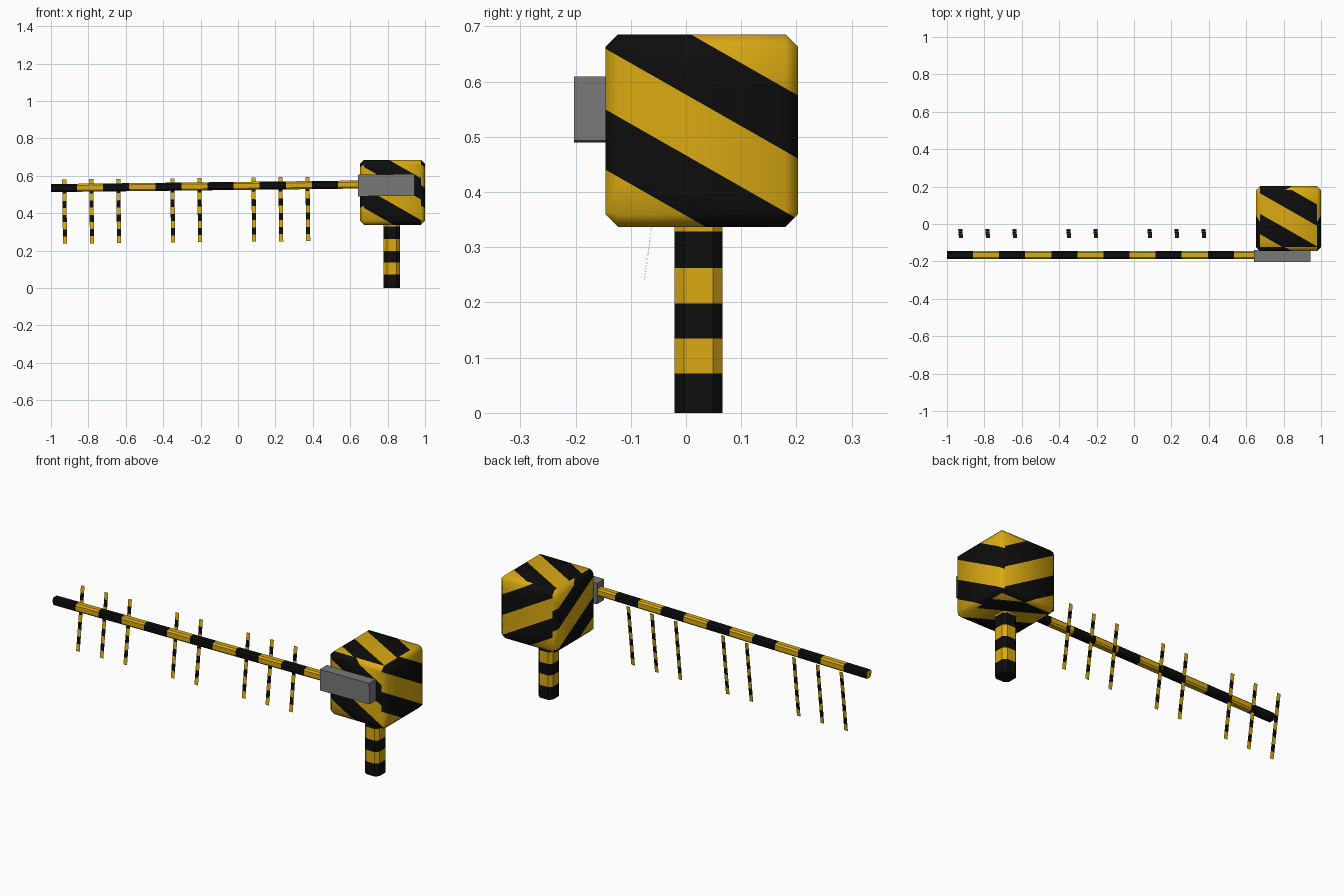
import bpy, bmesh, math
from mathutils import Vector

if "Cube" in bpy.data.objects:
    bpy.data.objects.remove(bpy.data.objects["Cube"])


def material(name, rgb):
    m = bpy.data.materials.new(name)
    m.diffuse_color = (*rgb, 1)
    m.use_nodes = True
    m.node_tree.nodes["Principled BSDF"].inputs["Base Color"].default_value = m.diffuse_color
    return m


YELLOW = material("yellow", (0.70, 0.40, 0.006))
BLACK = material("black", (0.004, 0.004, 0.004))
GREY = material("grey", (0.19, 0.19, 0.19))


def finish(bm, name, mats):
    bmesh.ops.recalc_face_normals(bm, faces=bm.faces[:])
    me = bpy.data.meshes.new(name)
    bm.to_mesh(me)
    bm.free()
    for m in mats:
        me.materials.append(m)
    ob = bpy.data.objects.new(name, me)
    bpy.context.collection.objects.link(ob)
    return ob


def striped_rod(name, start, end, width, cuts, first, caps):
    """Chamfered square rod; cuts are fractions where the colour alternates."""
    start, end = Vector(start), Vector(end)
    axis = (end - start).normalized()
    v = Vector((0, 1, 0))
    u = v.cross(axis).normalized()
    h, c = width / 2, width * 0.3
    prof = [(h, -c), (h, c), (c, h), (-c, h), (-h, c), (-h, -c), (-c, -h), (c, -h)]
    bm = bmesh.new()
    rings = []
    for t in cuts:
        p = start.lerp(end, t)
        rings.append([bm.verts.new(p + u * a + v * b) for a, b in prof])
    for i in range(len(rings) - 1):
        for k in range(8):
            j = (k + 1) % 8
            f = bm.faces.new((rings[i][k], rings[i][j], rings[i + 1][j], rings[i + 1][k]))
            f.material_index = (first + i) % 2
    bm.faces.new(rings[0]).material_index = caps
    bm.faces.new(rings[-1]).material_index = caps
    return finish(bm, name, [YELLOW, BLACK])


# Support post
H = 0.345
striped_rod("post", (0.822, 0.0225, 0), (0.822, 0.0225, H), 0.087,
            [z / H for z in (0, 0.071, 0.135, 0.198, 0.262, 0.328, H)], 1, 1)

# Barrier arm, rising slightly towards the housing
SLOPE = 0.0115
L = 1.674
striped_rod("barrier_arm", (-1, -0.166, 0.534), (-1 + L, -0.166, 0.534 + L * SLOPE),
            0.043, [i / 12 for i in range(13)], 1, 0)

# Housing: chamfered cube, diagonal stripes projected along each axis
centre = Vector((0.826, 0.0285, 0.511))
bm = bmesh.new()
bmesh.ops.create_cube(bm, size=0.348)
bmesh.ops.bevel(bm, geom=bm.edges[:], offset=0.022, segments=1, affect='EDGES')
bmesh.ops.recalc_face_normals(bm, faces=bm.faces[:])
bm.normal_update()


def main_axis(n):
    a = [abs(n.x) + 0.02, abs(n.y) + 0.01, abs(n.z)]
    return a.index(max(a))


DIRS = [Vector((0, 0.57, 1)), Vector((0.57, 0, 1)), Vector((0.57, 1, 0))]
EDGES = (-0.170, -0.061, 0.049, 0.163)
for ax, d in enumerate(DIRS):
    for t in EDGES:
        faces = [f for f in bm.faces if main_axis(f.normal) == ax]
        geom = set(faces)
        for f in faces:
            geom.update(f.edges)
            geom.update(f.verts)
        bmesh.ops.bisect_plane(bm, geom=list(geom), dist=1e-5,
                               plane_co=d * (t / d.length_squared), plane_no=d)
        bm.normal_update()
for f in bm.faces:
    t = f.calc_center_median().dot(DIRS[main_axis(f.normal)])
    f.material_index = sum(t > e for e in EDGES) % 2
bmesh.ops.translate(bm, verts=bm.verts[:], vec=centre)
housing = finish(bm, "housing", [YELLOW, BLACK])
bpy.context.view_layer.objects.active = housing
housing.select_set(True)
bpy.ops.object.shade_smooth_by_angle(angle=math.radians(60))

# Arm bracket on the front of the housing
bm = bmesh.new()
bmesh.ops.create_cube(bm, size=1)
bmesh.ops.scale(bm, verts=bm.verts[:], vec=(0.302, 0.063, 0.116))
bracket = finish(bm, "arm_bracket", [GREY])
bracket.location = (0.793, -0.1715, 0.5495)
bracket.rotation_euler = (0, -math.atan(SLOPE), 0)

# Hanging warning strips: flat, leaning, nine colour bands each
W = Vector((0.011, 0, 0.011 * SLOPE))
for n, slot in enumerate((0, 1, 2, 4, 5, 7, 8, 9)):
    x = -0.929 + 0.1445 * slot
    top = Vector((x, -0.027, 0.590 + 0.0105 * x))
    down = Vector((0.004, -0.048, -0.343))
    bm = bmesh.new()
    rows = []
    for i in range(10):
        p = top + down * (i / 9)
        rows.append((bm.verts.new(p - W), bm.verts.new(p + W)))
    for i in range(9):
        (a, b), (c, d) = rows[i], rows[i + 1]
        bm.faces.new((a, c, d, b)).material_index = i % 2
    finish(bm, f"hanging_strip_{n + 1}", [YELLOW, BLACK])
